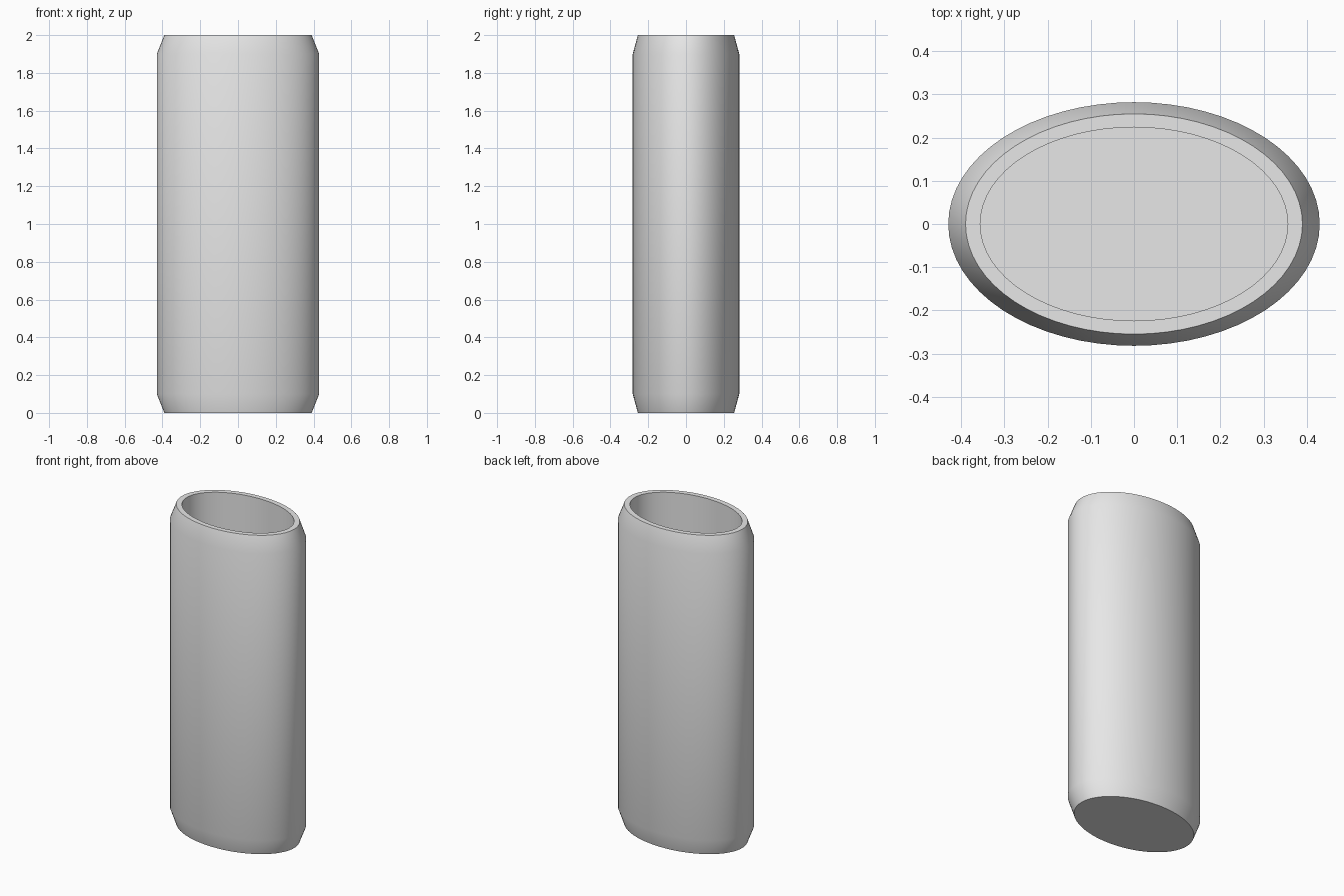
import bpy, bmesh, math

if "Cube" in bpy.data.objects:
    bpy.data.objects.remove(bpy.data.objects["Cube"])

SIDES = 64

# Single plain grey finish
grey = bpy.data.materials.new("plain grey")
grey.use_nodes = True
grey.diffuse_color = (0.8, 0.8, 0.8, 1)
grey.node_tree.nodes["Principled BSDF"].inputs["Base Color"].default_value = (0.8, 0.8, 0.8, 1)

# Oval profile: x radius, y radius, height, from outer base to inner floor
profile = [
    (0.39, 0.255, 0.0),    # base edge
    (0.43, 0.282, 0.1),    # lower chamfer
    (0.43, 0.282, 1.9),    # upper chamfer
    (0.39, 0.255, 2.0),    # outer rim
    (0.356, 0.224, 2.0),   # inner rim
    (0.356, 0.224, 0.06),  # cavity floor
]


def oval_ring(bm, rx, ry, z):
    angles = [math.tau * i / SIDES for i in range(SIDES)]
    return [bm.verts.new((rx * math.cos(a), ry * math.sin(a), z)) for a in angles]


# Hollow vase body: rings bridged into walls, closed by base and floor
bm = bmesh.new()
rings = [oval_ring(bm, *row) for row in profile]
for low, high in zip(rings, rings[1:]):
    for i in range(SIDES):
        j = (i + 1) % SIDES
        bm.faces.new((low[i], low[j], high[j], high[i]))
bm.faces.new(rings[0][::-1])
bm.faces.new(rings[-1])
bmesh.ops.recalc_face_normals(bm, faces=bm.faces)

mesh = bpy.data.meshes.new("vase_body")
bm.to_mesh(mesh)
bm.free()
mesh.materials.append(grey)
vase = bpy.data.objects.new("vase_body", mesh)
bpy.context.collection.objects.link(vase)

# Smooth walls with crisp rim and base edges
bpy.ops.object.select_all(action="DESELECT")
vase.select_set(True)
bpy.context.view_layer.objects.active = vase
bpy.ops.object.shade_smooth_by_angle(angle=math.radians(35))
